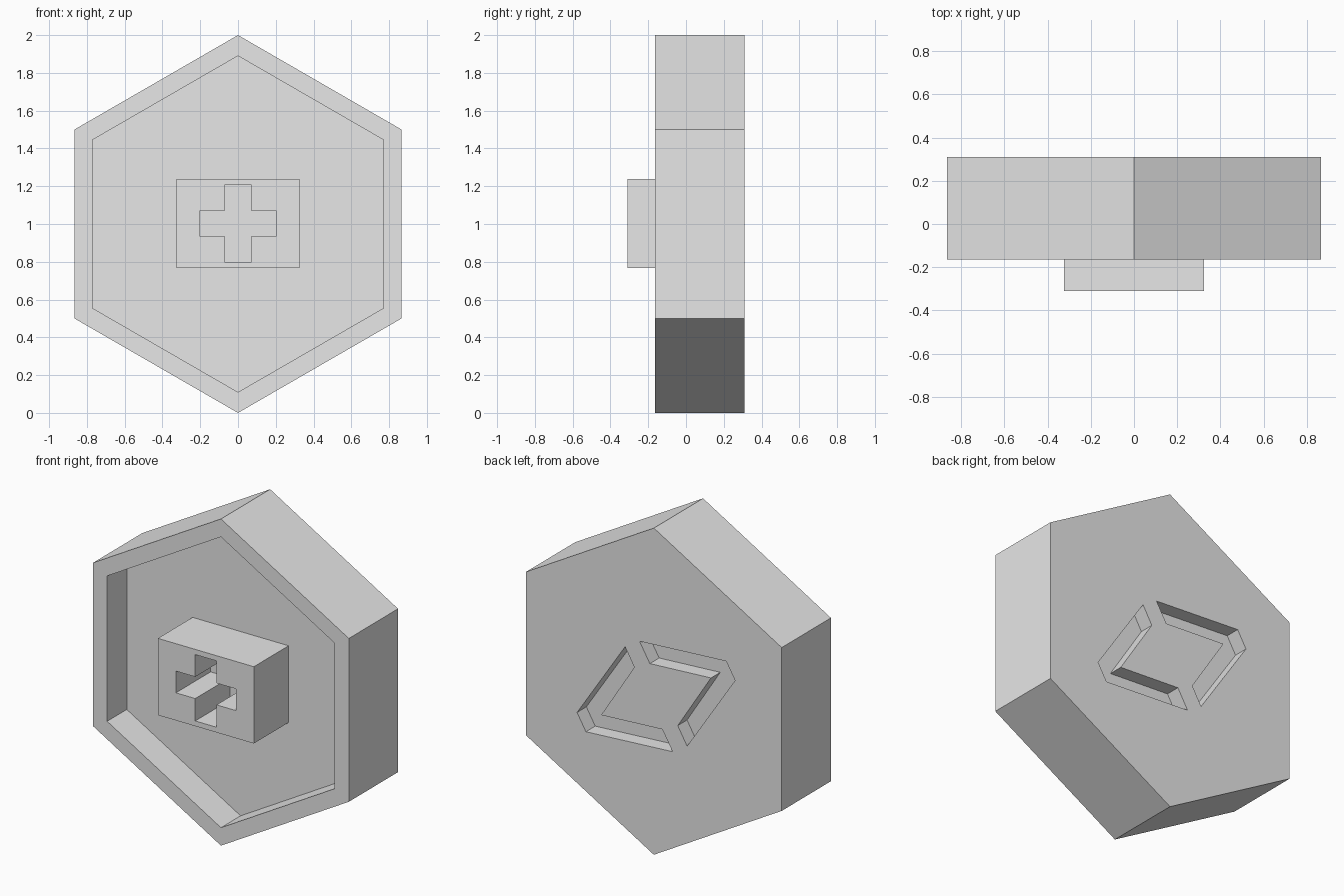
import bpy
import bmesh
from math import sin, cos, pi

if "Cube" in bpy.data.objects:
    bpy.data.objects.remove(bpy.data.objects["Cube"])

FRONT, FLOOR, BACK = -0.165, 0.025, 0.311
BLOCK_FRONT = -0.311
GROOVE_DEPTH = 0.09

grey = bpy.data.materials.new("plain grey")
grey.use_nodes = True
grey.diffuse_color = (0.8, 0.8, 0.8, 1)
grey.node_tree.nodes["Principled BSDF"].inputs["Base Color"].default_value = (0.8, 0.8, 0.8, 1)


def prism(name, outline, y0, y1):
    """Extrude an (x, z) outline along y."""
    bm = bmesh.new()
    face = bm.faces.new([bm.verts.new((x, y0, z)) for x, z in outline])
    new = bmesh.ops.extrude_face_region(bm, geom=[face])["geom"]
    moved = [v for v in new if isinstance(v, bmesh.types.BMVert)]
    bmesh.ops.translate(bm, verts=moved, vec=(0, y1 - y0, 0))
    bmesh.ops.recalc_face_normals(bm, faces=bm.faces)
    mesh = bpy.data.meshes.new(name)
    bm.to_mesh(mesh)
    bm.free()
    mesh.materials.append(grey)
    obj = bpy.data.objects.new(name, mesh)
    bpy.context.collection.objects.link(obj)
    return obj


def cut(target, cutter):
    """Subtract the cutter from the target, then discard the cutter."""
    cutter.hide_render = True
    mod = target.modifiers.new("cut", 'BOOLEAN')
    mod.operation = 'DIFFERENCE'
    mod.solver = 'EXACT'
    mod.object = cutter
    bpy.context.view_layer.objects.active = target
    bpy.ops.object.modifier_apply(modifier=mod.name)
    bpy.data.objects.remove(cutter)


def hexagon(radius):
    return [(radius * sin(i * pi / 3), 1 + radius * cos(i * pi / 3)) for i in range(6)]


# Hexagonal body with a recessed front
body = prism("hexagon_body", hexagon(1.0), FRONT, BACK)
cut(body, prism("recess_cutter", hexagon(0.89), FRONT - 0.1, FLOOR))

# Two facing bracket grooves in the back, one the half turn of the other
bracket = [(-0.112, 0.308), (0.475, 0.343), (0.535, 0.241), (0.21, -0.248),
           (0.147, -0.139), (0.372, 0.213), (-0.042, 0.19)]
for side in (-1, 1):
    outline = [(side * x - 0.015, side * z + 0.973) for x, z in bracket]
    outline = [(-x - 0.03, z) for x, z in outline]
    cut(body, prism("groove_cutter", outline, BACK - GROOVE_DEPTH, BACK + 0.1))

# Raised block with a cross-shaped hole down to the recess floor
w, bottom, top = 0.325, 0.768, 1.238
block = prism("raised_block", [(-w, bottom), (w, bottom), (w, top), (-w, top)],
              BLOCK_FRONT, FLOOR)
a, b = 0.072, 0.203
low, lower, upper, high = 0.8, 0.937, 1.07, 1.206
cross = [(-a, low), (a, low), (a, lower), (b, lower), (b, upper), (a, upper),
         (a, high), (-a, high), (-a, upper), (-b, upper), (-b, lower), (-a, lower)]
cut(block, prism("cross_cutter", cross, BLOCK_FRONT - 0.1, FLOOR + 0.1))
